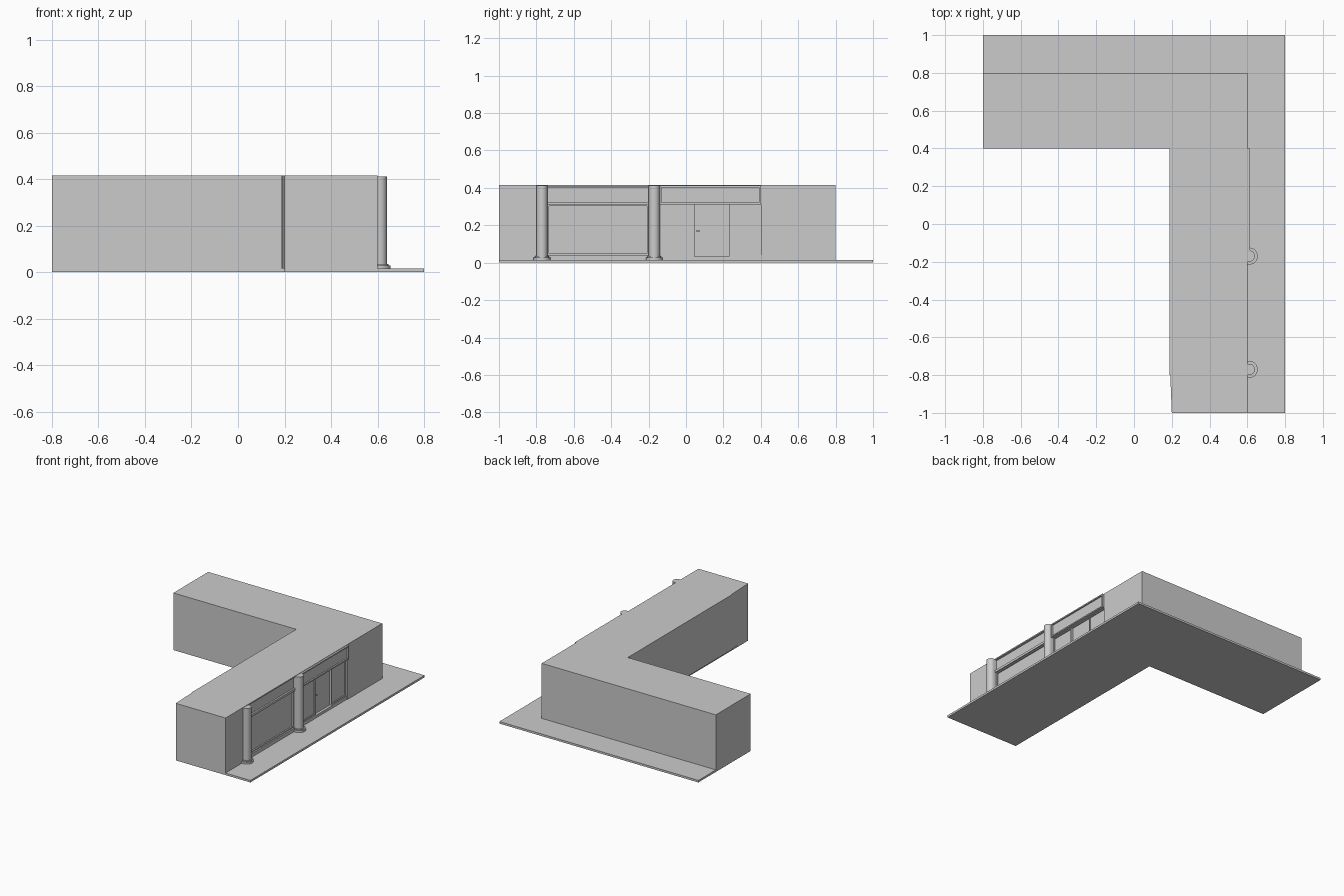
import bpy, bmesh, math

if "Cube" in bpy.data.objects:
    bpy.data.objects.remove(bpy.data.objects["Cube"])


def prism(name, outline, z0, z1, smooth=False):
    """Extrude a counter-clockwise plan outline from z0 to z1."""
    bm = bmesh.new()
    face = bm.faces.new([bm.verts.new((x, y, z0)) for x, y in outline])
    ext = bmesh.ops.extrude_face_region(bm, geom=[face], use_keep_orig=True)
    for v in ext["geom"]:
        if isinstance(v, bmesh.types.BMVert):
            v.co.z = z1
    bmesh.ops.recalc_face_normals(bm, faces=bm.faces)
    mesh = bpy.data.meshes.new(name)
    bm.to_mesh(mesh)
    bm.free()
    ob = bpy.data.objects.new(name, mesh)
    bpy.context.collection.objects.link(ob)
    if smooth:
        bpy.ops.object.select_all(action='DESELECT')
        bpy.context.view_layer.objects.active = ob
        ob.select_set(True)
        bpy.ops.object.shade_smooth_by_angle(angle=math.radians(35))
    return ob


def box(name, x0, x1, y0, y1, z0, z1):
    return prism(name, [(x0, y0), (x1, y0), (x1, y1), (x0, y1)], z0, z1)


def frame(name, x0, x1, y0, y1, z0, z1, t):
    """Rectangular frame standing in the facade plane."""
    box(name + "_bottom", x0, x1, y0, y1, z0, z0 + t)
    box(name + "_top", x0, x1, y0, y1, z1 - t, z1)
    box(name + "_left", x0, x1, y0, y0 + t, z0 + t, z1 - t)
    box(name + "_right", x0, x1, y1 - t, y1, z0 + t, z1 - t)


def half_round(name, y, r, z0, z1):
    """Engaged column section: straight back, rounded front."""
    pts = [(0.57, y - r)]
    for i in range(17):
        a = -math.pi / 2 + math.pi * i / 16
        pts.append((0.61 + r * math.cos(a), y + r * math.sin(a)))
    pts.append((0.57, y + r))
    prism(name, pts, z0, z1, True)


# pavement slab
SLAB = 0.015
prism("pavement", [(-0.8, 0.4), (0.2, 0.4), (0.2, -1), (0.8, -1), (0.8, 1), (-0.8, 1)], 0, SLAB)

# L-shaped building with a recessed shop front, and the roof over it
back = [(0.6, 0.8), (-0.8, 0.8), (-0.8, 0.4), (0.188, 0.4), (0.188, -0.8), (0.192, -0.8), (0.2, -1)]
prism("building", back + [(0.6, -1), (0.6, -0.8), (0.57, -0.8), (0.57, 0.4), (0.6, 0.4)], SLAB, 0.406)
prism("roof", back + [(0.6, -1)], 0.406, 0.415)

# engaged columns with stepped bases
for i, y in enumerate((-0.77, -0.17)):
    half_round(f"column_{i}", y, 0.03, SLAB, 0.412)
    half_round(f"column_base_{i}", y, 0.045, SLAB, 0.029)
    half_round(f"column_base_step_{i}", y, 0.037, 0.029, 0.035)

# left bay: display window, sill, header and sign board
box("window_sill", 0.57, 0.6, -0.74, -0.2, SLAB, 0.04)
frame("display_window_frame", 0.57, 0.59, -0.74, -0.2, 0.04, 0.31, 0.008)
box("display_glass", 0.565, 0.58, -0.74, -0.2, 0.04, 0.31)
box("header", 0.57, 0.6, -0.74, -0.2, 0.308, 0.325)
box("sign_board", 0.57, 0.588, -0.74, -0.2, 0.325, 0.402)

# right bay: side windows, door and framed sign
for name, y0, y1 in (("side_window_left", -0.14, 0.045), ("side_window_right", 0.23, 0.4)):
    box(name + "_sill", 0.57, 0.596, y0, y1, SLAB, 0.04)
    frame(name + "_frame", 0.57, 0.59, y0, y1, 0.04, 0.312, 0.006)
    box(name + "_glass", 0.565, 0.582, y0, y1, 0.04, 0.312)
box("door_step", 0.57, 0.596, 0.045, 0.23, SLAB, 0.034)
box("door", 0.565, 0.577, 0.048, 0.227, 0.034, 0.31)
box("door_handle_stem", 0.575, 0.586, 0.053, 0.059, 0.167, 0.173)
box("door_handle", 0.584, 0.589, 0.053, 0.075, 0.168, 0.173)
frame("sign_frame", 0.57, 0.613, -0.14, 0.4, 0.312, 0.412, 0.009)
box("sign_panel", 0.57, 0.603, -0.135, 0.395, 0.318, 0.406)
